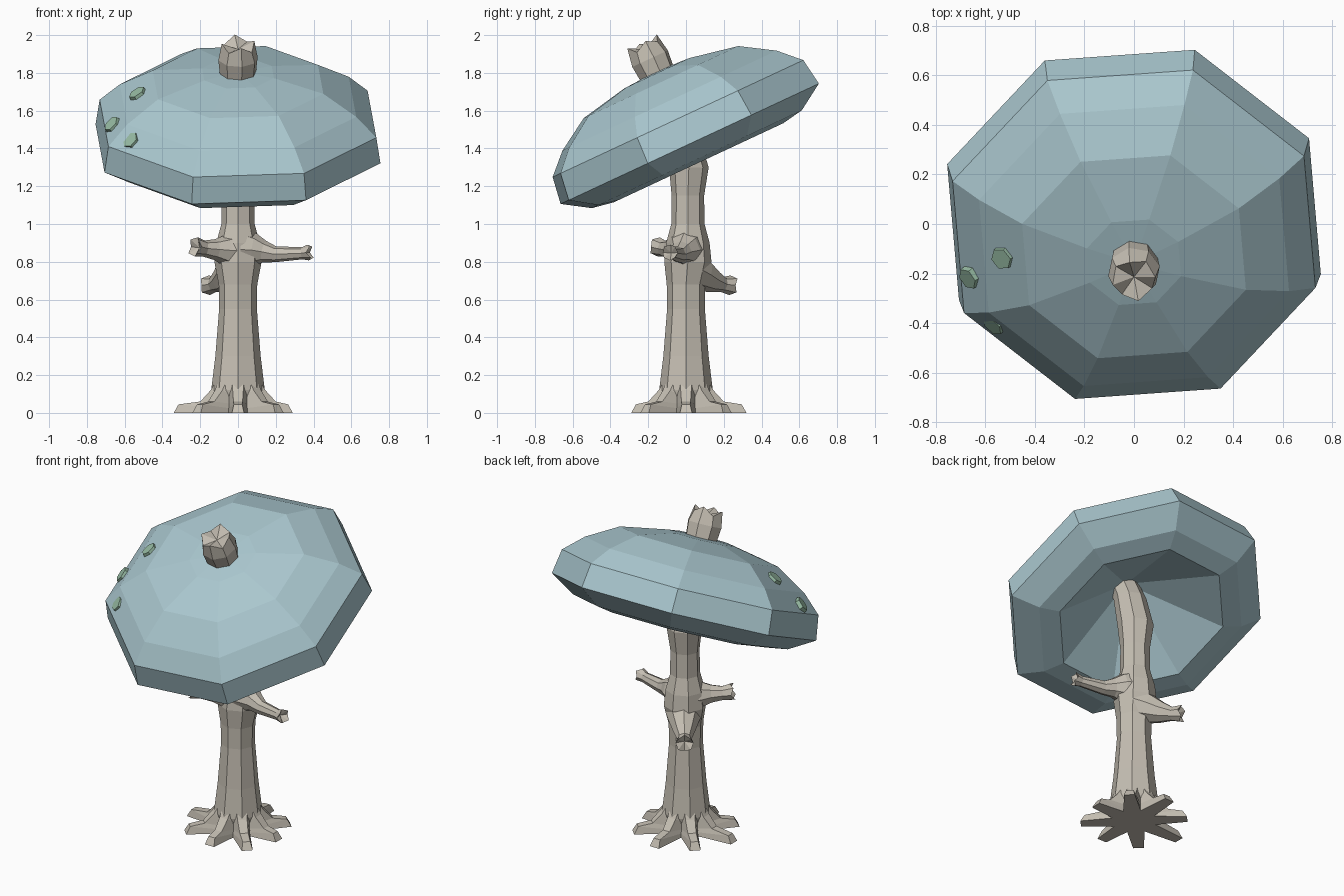
import bpy, bmesh, math
from mathutils import Vector, Matrix

if "Cube" in bpy.data.objects:
    bpy.data.objects.remove(bpy.data.objects["Cube"])

def material(name, rgb):
    m = bpy.data.materials.new(name)
    m.diffuse_color = (*rgb, 1)
    m.use_nodes = True
    m.node_tree.nodes["Principled BSDF"].inputs["Base Color"].default_value = m.diffuse_color
    return m

BARK = material("bark", (0.56, 0.52, 0.45))
BLUE = material("cap_blue", (0.40, 0.57, 0.62))
GREEN = material("spot_green", (0.31, 0.50, 0.37))
TILT = Matrix.Rotation(math.radians(25), 4, 'X')   # cap leans to the front
CAP_V = 0.62                                       # cap axis in the tilted frame

def loft(name, rings, mat, start=None, end=None):
    """Skin equal-length rings of points; close ends with a fan point if given."""
    bm = bmesh.new()
    vs = [[bm.verts.new(p) for p in r] for r in rings]
    n = len(vs[0])
    for a, b in zip(vs, vs[1:]):
        for i in range(n):
            j = (i + 1) % n
            bm.faces.new((a[i], a[j], b[j], b[i]))
    for ring, tip in ((vs[0], start), (vs[-1], end)):
        if tip is None:
            bm.faces.new(ring)
        else:
            t = bm.verts.new(tip)
            for i in range(n):
                bm.faces.new((ring[i], ring[(i + 1) % n], t))
    bmesh.ops.recalc_face_normals(bm, faces=bm.faces)
    me = bpy.data.meshes.new(name)
    bm.to_mesh(me)
    bm.free()
    me.materials.append(mat)
    ob = bpy.data.objects.new(name, me)
    bpy.context.collection.objects.link(ob)
    return ob

def circle(n, r, c=(0, 0, 0), rot=0, m=Matrix()):
    c = Vector(c)
    return [m @ (c + Vector((r * math.cos(rot + math.tau * i / n),
                             r * math.sin(rot + math.tau * i / n), 0))) for i in range(n)]

# Cap: closed octagonal profile (radius, height), from hollow underside to crown
profile = [(0.52, 1.172), (0.645, 1.193), (0.793, 1.283), (0.77, 1.43),
           (0.658, 1.535), (0.475, 1.643), (0.2, 1.695)]
loft("cap", [circle(8, r, (0, CAP_V, w), math.radians(27), TILT) for r, w in profile], BLUE,
     start=TILT @ Vector((0, CAP_V, 1.50)), end=TILT @ Vector((0, CAP_V, 1.705)))

# Stub poking through the crown, with a jagged sunken top
stub = [circle(8, r, (0, CAP_V, w), 0.2, TILT) for r, w in
        [(0.095, 1.62), (0.098, 1.70), (0.106, 1.78), (0.088, 1.855)]]
axis = TILT @ Vector((0, 0, 1))
stub[-1] = [p + axis * (0.02, -0.01, 0.026, -0.016)[i % 4] for i, p in enumerate(stub[-1])]
loft("crown_stub", stub, BARK, end=TILT @ Vector((0, CAP_V, 1.835)))

# Trunk: octagonal, swelling at the branches and curving forward inside the cap
trunk = [(0, 0, 0.12), (0, 0.12, 0.142), (0, 0.3, 0.12), (0, 0.55, 0.1), (0, 0.68, 0.102),
         (0.01, 0.8, 0.125), (0.01, 0.9, 0.115), (0.01, 1.0, 0.088), (0.01, 1.15, 0.086),
         (0.015, 1.3, 0.105), (-0.035, 1.5, 0.095), (-0.09, 1.62, 0.09)]
loft("trunk", [circle(8, r, (0, y, z)) for y, z, r in trunk], BARK)

# Roots: star of eight blunt toes
lengths = [0.29, 0.31, 0.32, 0.31, 0.34, 0.31, 0.29, 0.31]
def root_ring(level):
    pts = []
    for i, length in enumerate(lengths):
        m = Matrix.Rotation(math.tau * i / 8, 4, 'Z')
        tip, half, z, valley, vz = [(length, 0.032, 0, 0.13, 0),
                                    (length - 0.025, 0.022, 0.045, 0.128, 0.025),
                                    (0.20, 0.024, 0.06, 0.126, 0.05),
                                    (0.145, 0.028, 0.12, 0.124, 0.1),
                                    (0.11, 0.03, 0.18, 0.1, 0.18)][level]
        pts += [m @ Vector((tip, -half, z)), m @ Vector((tip, half, z)),
                Matrix.Rotation(math.tau * (i + 0.5) / 8, 4, 'Z') @ Vector((valley, 0, vz))]
    return pts
loft("roots", [root_ring(k) for k in range(5)], BARK)

# Broken branches: path points with radii, flared at the trunk, notched at the tip
def branch(name, path):
    rings = []
    for k, (p, r) in enumerate(path):
        a = Vector(path[max(k - 1, 0)][0])
        b = Vector(path[min(k + 1, len(path) - 1)][0])
        m = Matrix.Translation(p) @ (b - a).to_track_quat('Z', 'Y').to_matrix().to_4x4()
        rings.append(circle(8, r, m=m))
    d = (Vector(path[-1][0]) - Vector(path[-2][0])).normalized()
    rings[-1] = [p + d * (0.01 if i % 2 else -0.01) for i, p in enumerate(rings[-1])]
    loft(name, rings, BARK, end=Vector(path[-1][0]) - d * 0.03)

branch("branch_right", [((0.03, 0, 0.865), 0.11), ((0.09, -0.01, 0.862), 0.088),
                        ((0.14, -0.025, 0.853), 0.058), ((0.2, -0.042, 0.84), 0.042),
                        ((0.34, -0.075, 0.845), 0.032), ((0.38, -0.085, 0.85), 0.042)])
branch("branch_left", [((-0.02, -0.01, 0.86), 0.105), ((-0.075, -0.045, 0.86), 0.08),
                       ((-0.125, -0.08, 0.865), 0.055), ((-0.18, -0.115, 0.87), 0.043),
                       ((-0.228, -0.148, 0.88), 0.052)])
branch("branch_back", [((-0.01, 0.03, 0.755), 0.11), ((-0.045, 0.085, 0.73), 0.088),
                       ((-0.085, 0.14, 0.70), 0.065), ((-0.125, 0.195, 0.68), 0.042),
                       ((-0.158, 0.24, 0.675), 0.052)])

# Hexagonal spots on the left of the cap, set along the cap surface
for i, (pos, rise) in enumerate([((-0.535, -0.14, 1.695), 60), ((-0.67, -0.22, 1.53), 46),
                                 ((-0.57, -0.41, 1.445), 46)]):
    local = TILT.inverted() @ Vector(pos)
    out = Vector((local.x, local.y - CAP_V, 0)).normalized()
    e = math.radians(rise)
    normal = TILT @ (out * math.cos(e) + Vector((0, 0, math.sin(e))))
    m = Matrix.Translation(pos) @ normal.to_track_quat('Z', 'Y').to_matrix().to_4x4()
    loft(f"cap_spot_{i + 1}", [circle(6, 0.05, (0, 0, -0.025), m=m),
                               circle(6, 0.046, (0, 0, 0.005), m=m)], GREEN)
